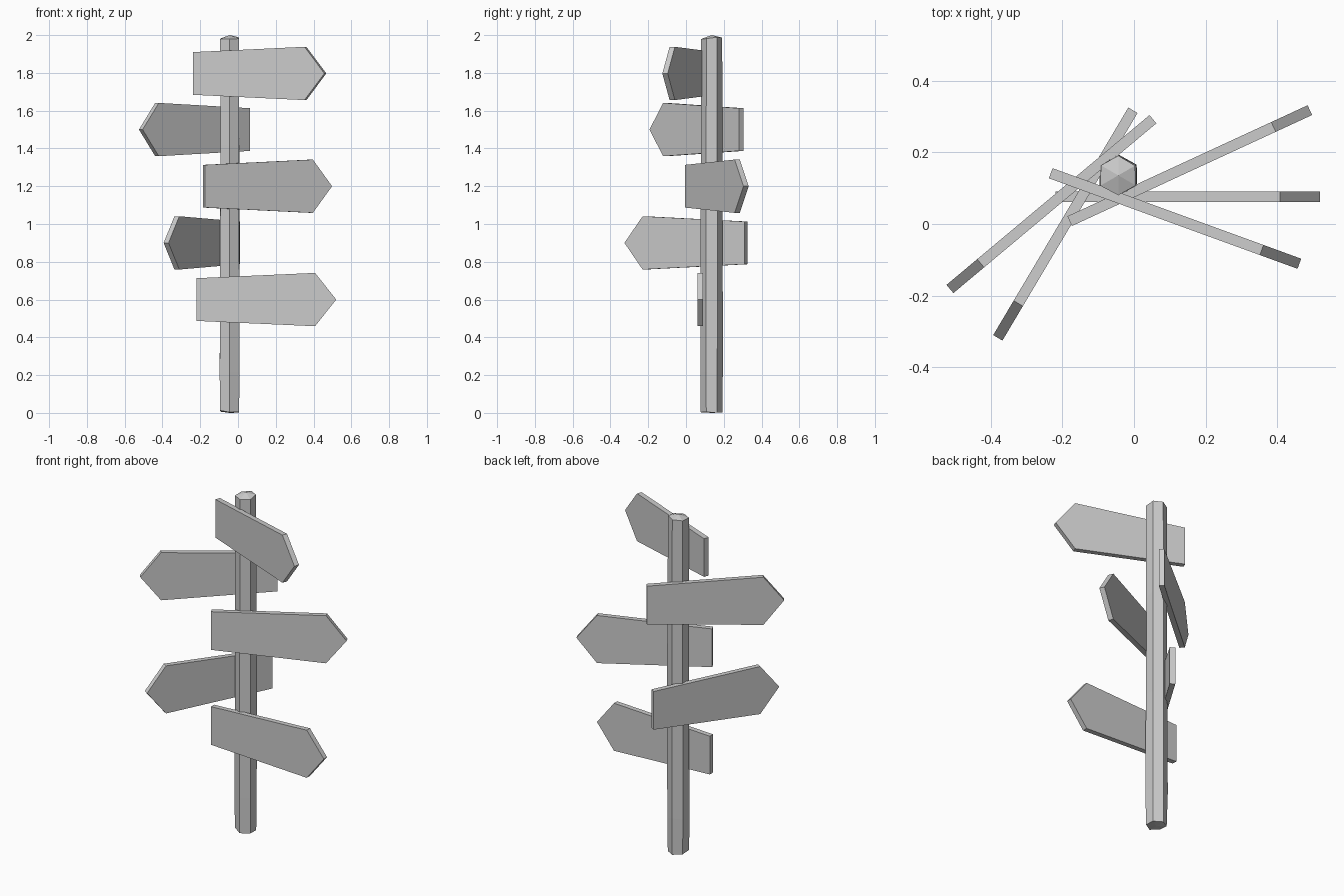
import bpy, bmesh, math, random
from mathutils import Matrix, Vector

if "Cube" in bpy.data.objects:
    bpy.data.objects.remove(bpy.data.objects["Cube"])

random.seed(4)


def make_object(name, bm):
    bmesh.ops.recalc_face_normals(bm, faces=bm.faces)
    mesh = bpy.data.meshes.new(name)
    bm.to_mesh(mesh)
    bm.free()
    obj = bpy.data.objects.new(name, mesh)
    bpy.context.collection.objects.link(obj)
    return obj


# Roughly hewn six-sided post, with slightly uneven rings and end caps
def make_post(centre, rings):
    bm = bmesh.new()
    loops = []
    for z, radius, wobble in rings:
        loop = []
        for i in range(6):
            a = math.radians(30 + 60 * i)
            r = radius + random.uniform(-0.002, 0.002)
            loop.append(bm.verts.new((centre[0] + r * math.cos(a),
                                      centre[1] + r * math.sin(a),
                                      z + random.uniform(0, wobble))))
        loops.append(loop)
    for low, high in zip(loops, loops[1:]):
        for i in range(6):
            j = (i + 1) % 6
            bm.faces.new((low[i], low[j], high[j], high[i]))
    for loop, z in ((loops[0], 0.0), (loops[-1], 2.0)):
        tip = bm.verts.new((centre[0], centre[1], z))
        for i in range(6):
            bm.faces.new((loop[i], loop[(i + 1) % 6], tip))
    return make_object("post", bm)


# Arrow board: narrow square tail, wider shoulders, pointed head
def make_board(name, tail, angle, z, thickness=0.03):
    outline = [(0, -0.113), (0.628, -0.141), (0.74, 0), (0.628, 0.141), (0, 0.113)]
    bm = bmesh.new()
    face = bm.faces.new([bm.verts.new((x, -thickness / 2, h)) for x, h in outline])
    ext = bmesh.ops.extrude_face_region(bm, geom=[face])
    verts = [v for v in ext["geom"] if isinstance(v, bmesh.types.BMVert)]
    bmesh.ops.translate(bm, verts=verts, vec=(0, thickness, 0))
    place = (Matrix.Translation(Vector((tail[0], tail[1], z)))
             @ Matrix.Rotation(math.radians(angle), 4, "Z"))
    bm.transform(place)
    return make_object(name, bm)


make_post((-0.044, 0.136), [(0.0, 0.057, 0.016), (0.2, 0.060, 0.02),
                            (0.8, 0.058, 0.05), (1.4, 0.057, 0.05),
                            (1.975, 0.056, 0.022)])

# Boards from top to bottom: tail position, heading, height
make_board("board_1", (-0.233, 0.142), -20, 1.797)
make_board("board_2", (0.053, 0.293), 219.9, 1.5)
make_board("board_3", (-0.18, 0.008), 24.8, 1.2)
make_board("board_4", (-0.003, 0.318), 239.3, 0.9)
make_board("board_5", (-0.22, 0.076), 0, 0.6)
